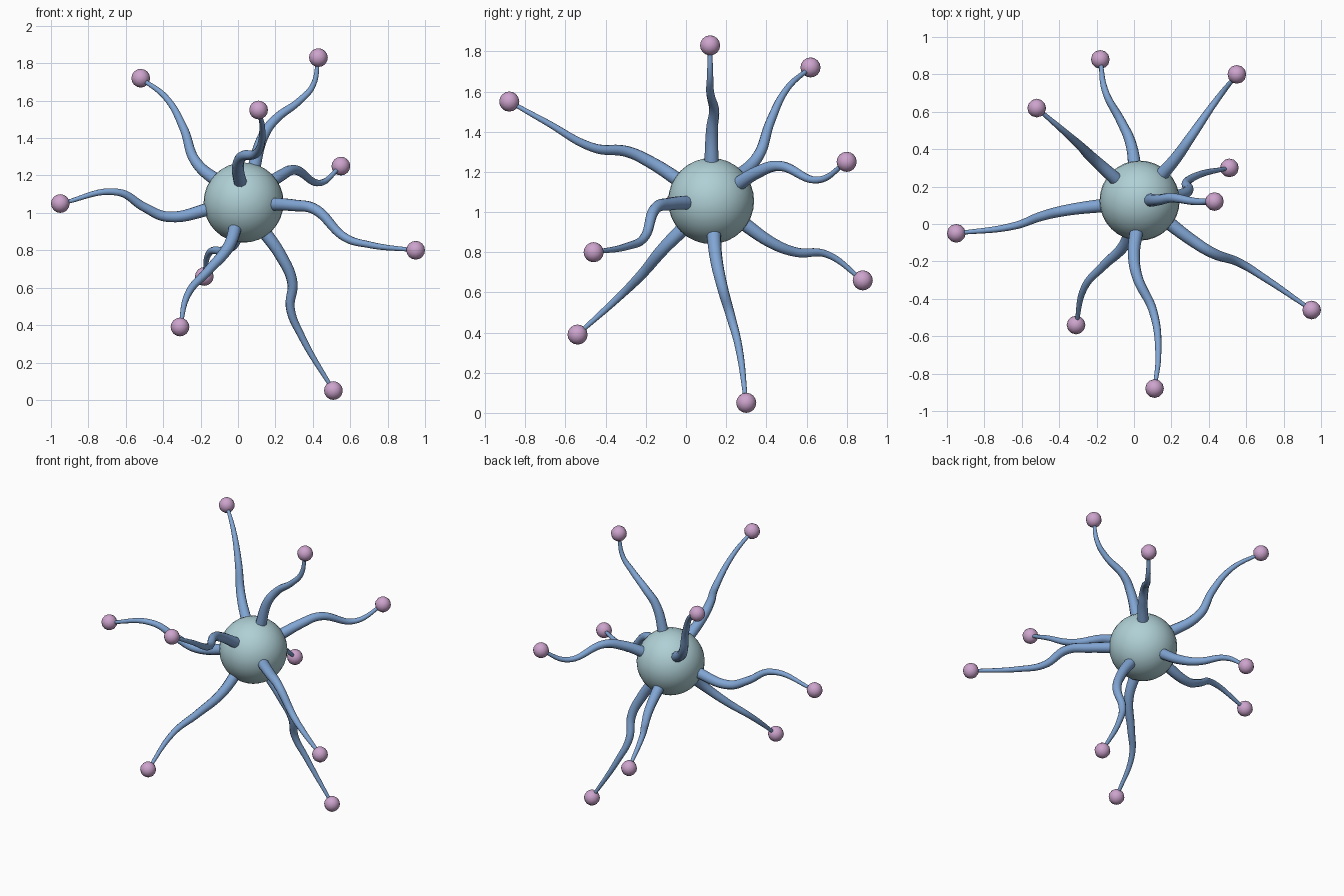
import bpy
from math import radians
from mathutils import Vector

cube = bpy.data.objects.get("Cube")
if cube:
    bpy.data.objects.remove(cube)

CENTRE = Vector((0.03, 0.125, 1.055))
BODY_R, KNOB_R = 0.214, 0.05
ARM_BASE_R, ARM_TIP_R = 0.037, 0.01


def material(name, rgb):
    mat = bpy.data.materials.new(name)
    mat.use_nodes = True
    mat.diffuse_color = (*rgb, 1)
    mat.node_tree.nodes["Principled BSDF"].inputs["Base Color"].default_value = (*rgb, 1)
    return mat


teal = material("pale teal", (0.43, 0.63, 0.67))
blue = material("soft blue", (0.22, 0.38, 0.66))
pink = material("dusty pink", (0.61, 0.37, 0.61))


def ball(name, centre, radius, segments, rings, mat):
    bpy.ops.mesh.primitive_uv_sphere_add(segments=segments, ring_count=rings,
                                         radius=radius, location=centre)
    obj = bpy.context.object
    obj.name = name
    obj.data.materials.append(mat)
    bpy.ops.object.shade_smooth()


def arm(name, bends):
    """Tapered tube that leaves the body radially and follows the bends."""
    bends = [Vector(p) for p in bends]
    root = CENTRE + (bends[0] - CENTRE).normalized() * BODY_R * 0.75
    path = [root] + bends
    lengths = [0.0]
    for a, b in zip(path, path[1:]):
        lengths.append(lengths[-1] + (b - a).length)
    curve = bpy.data.curves.new(name, "CURVE")
    curve.dimensions = "3D"
    curve.bevel_depth = 1.0
    curve.bevel_resolution = 3
    curve.use_fill_caps = True
    spline = curve.splines.new("BEZIER")
    spline.bezier_points.add(len(path) - 1)
    for point, co, s in zip(spline.bezier_points, path, lengths):
        point.co = co
        point.handle_left_type = point.handle_right_type = "AUTO"
        point.radius = ARM_BASE_R + (ARM_TIP_R - ARM_BASE_R) * s / lengths[-1]
    curve.materials.append(blue)
    obj = bpy.data.objects.new(name, curve)
    bpy.context.collection.objects.link(obj)
    bpy.ops.object.select_all(action="DESELECT")
    obj.select_set(True)
    bpy.context.view_layer.objects.active = obj
    bpy.ops.object.convert(target="MESH")
    bpy.ops.object.shade_smooth_by_angle(angle=radians(60))


# Bends of each wavy arm, ending at its knob
ARMS = {
    "upper_back_right": [(-.23, .36, 1.28), (-.29, .42, 1.45),
                         (-.38, .5, 1.61), (-.52, .62, 1.72)],
    "top": [(.14, .13, 1.42), (.2, .14, 1.5), (.33, .12, 1.6),
            (.4, .12, 1.68), (.43, .12, 1.83)],
    "upper_front": [(0, -.18, 1.25), (.02, -.29, 1.3), (.1, -.46, 1.32),
                    (.13, -.7, 1.45), (.11, -.88, 1.55)],
    "back_left": [(.23, .36, 1.2), (.3, .46, 1.23), (.44, .66, 1.16), (.55, .8, 1.25)],
    "right": [(-.38, .07, .98), (-.5, .04, 1.03), (-.64, -.01, 1.11), (-.95, -.05, 1.05)],
    "front_left": [(.3, -.08, 1.04), (.41, -.15, 1.02), (.57, -.21, .87),
                   (.7, -.29, .83), (.95, -.46, .8)],
    "lower_back": [(-.02, .44, .84), (-.07, .55, .8), (-.15, .7, .79), (-.18, .88, .66)],
    "lower_front": [(-.05, -.11, .82), (-.16, -.22, .69),
                    (-.26, -.33, .58), (-.31, -.54, .39)],
    "lower_left": [(.23, .15, .77), (.29, .18, .63), (.28, .22, .49),
                   (.34, .26, .34), (.51, .3, .05)],
}

# Round body with its arms and end knobs
ball("body", CENTRE, BODY_R, 32, 16, teal)
for label, bends in ARMS.items():
    arm("arm_" + label, bends)
    ball("knob_" + label, bends[-1], KNOB_R, 12, 8, pink)
